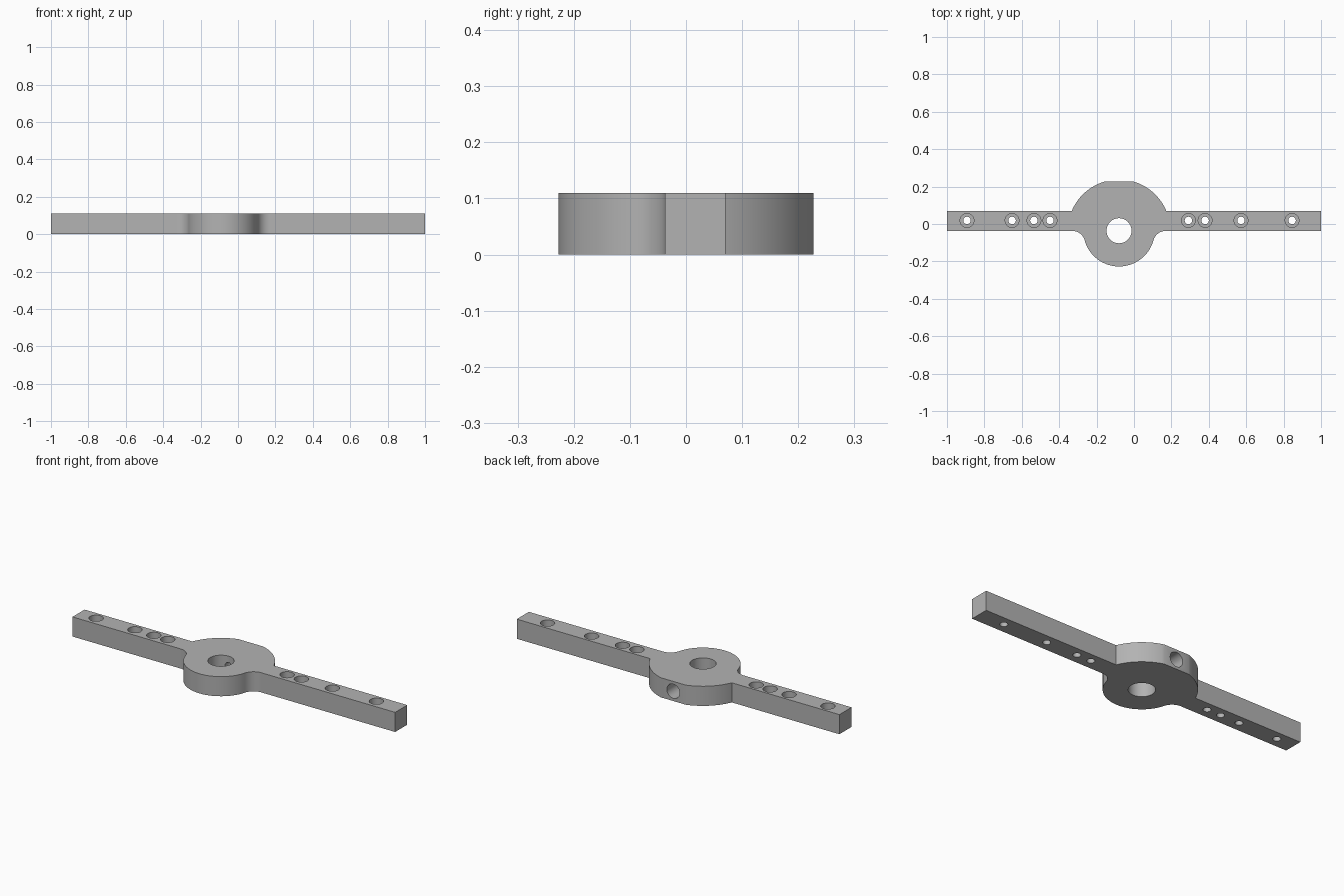
import bpy, bmesh
from math import pi, sin, cos, asin, atan2, hypot, radians
from mathutils import Matrix, Vector

cube = bpy.data.objects.get("Cube")
if cube:
    bpy.data.objects.remove(cube, do_unlink=True)

HEIGHT = 0.11
ARM_FRONT, ARM_BACK = -0.037, 0.07
HUB = Vector((-0.08, -0.036))
FRONT_R, BACK_R, FLAT_Y = 0.191, 0.274, 0.227
FILLET_X = 0.25
BORE_R = 0.067

grey = bpy.data.materials.new("plain grey")
grey.use_nodes = True
colour = (0.45, 0.45, 0.45, 1)
grey.diffuse_color = colour
grey.node_tree.nodes["Principled BSDF"].inputs["Base Color"].default_value = colour


def arc(centre, r, a0, a1, n):
    return [(centre[0] + r * cos(a0 + (a1 - a0) * i / n),
             centre[1] + r * sin(a0 + (a1 - a0) * i / n)) for i in range(n + 1)]


def mirrored(points):
    return [(2 * HUB.x - x, y) for x, y in reversed(points)]


def make_object(name, bm):
    bmesh.ops.recalc_face_normals(bm, faces=bm.faces)
    mesh = bpy.data.meshes.new(name)
    bm.to_mesh(mesh)
    bm.free()
    mesh.materials.append(grey)
    obj = bpy.data.objects.new(name, mesh)
    bpy.context.collection.objects.link(obj)
    return obj


def lathe(bm, profile, matrix, n=32):
    """Closed solid of revolution from (radius, height) pairs."""
    rings = [[bm.verts.new(matrix @ Vector((r * cos(2 * pi * i / n), r * sin(2 * pi * i / n), z)))
              for i in range(n)] for r, z in profile]
    for low, high in zip(rings, rings[1:]):
        for i in range(n):
            j = (i + 1) % n
            bm.faces.new((low[i], low[j], high[j], high[i]))
    bm.faces.new(rings[0])
    bm.faces.new(rings[-1])


# Outline of the bar: narrow arms, round filleted hub, flat at the back
d = HUB.y - ARM_FRONT
fillet_r = (FILLET_X ** 2 + d * d - FRONT_R ** 2) / (2 * (FRONT_R - d))
fillet_c = Vector((HUB.x - FILLET_X, ARM_FRONT - fillet_r))
to_hub = HUB - fillet_c
tangent = atan2(to_hub.y, to_hub.x)
left_fillet = arc(fillet_c, fillet_r, pi / 2, tangent, 14)
hub_front = arc(HUB, FRONT_R, pi + tangent, 2 * pi - tangent, 48)
right_back = arc(HUB, BACK_R, asin((ARM_BACK - HUB.y) / BACK_R),
                 asin((FLAT_Y - HUB.y) / BACK_R), 20)
outline = ([(-1, ARM_FRONT)] + left_fillet + hub_front[1:-1] + mirrored(left_fillet)
           + [(1, ARM_FRONT), (1, ARM_BACK)] + right_back + mirrored(right_back)
           + [(-1, ARM_BACK)])

bm = bmesh.new()
base = bm.faces.new([bm.verts.new((x, y, 0)) for x, y in outline])
raised = bmesh.ops.extrude_face_region(bm, geom=[base])["geom"]
bmesh.ops.translate(bm, vec=(0, 0, HEIGHT),
                    verts=[v for v in raised if isinstance(v, bmesh.types.BMVert)])
bar = make_object("horn_bar", bm)

# Main bore through the hub
bm = bmesh.new()
lathe(bm, [(BORE_R, -0.05), (BORE_R, 0.2)], Matrix.Translation((HUB.x, HUB.y, 0)), 64)
bore = make_object("bore_cutter", bm)

# Counterbored holes along the arms and the set screw hole in the back flat
bm = bmesh.new()
for x in (-0.893, -0.652, -0.535, -0.449, 0.291, 0.38, 0.572, 0.845):
    lathe(bm, [(0.02, -0.05), (0.02, 0.05), (0.037, 0.05), (0.037, 0.2)],
          Matrix.Translation((x, 0.019, 0)))
lathe(bm, [(0.02, 0), (0.02, 0.16), (0.04, 0.16), (0.04, 0.35)],
      Matrix.Translation((HUB.x, HUB.y, HEIGHT / 2)) @ Matrix.Rotation(-pi / 2, 4, 'X'))
holes = make_object("screw_hole_cutter", bm)

# Cut the holes, then smooth the curved walls
bpy.ops.object.select_all(action='DESELECT')
bpy.context.view_layer.objects.active = bar
bar.select_set(True)
for cutter in (bore, holes):
    cutter.hide_render = True
    mod = bar.modifiers.new(cutter.name, 'BOOLEAN')
    mod.operation = 'DIFFERENCE'
    mod.solver = 'EXACT'
    mod.object = cutter
    bpy.ops.object.modifier_apply(modifier=mod.name)
    bpy.data.objects.remove(cutter, do_unlink=True)
bpy.ops.object.shade_smooth_by_angle(angle=radians(30))
